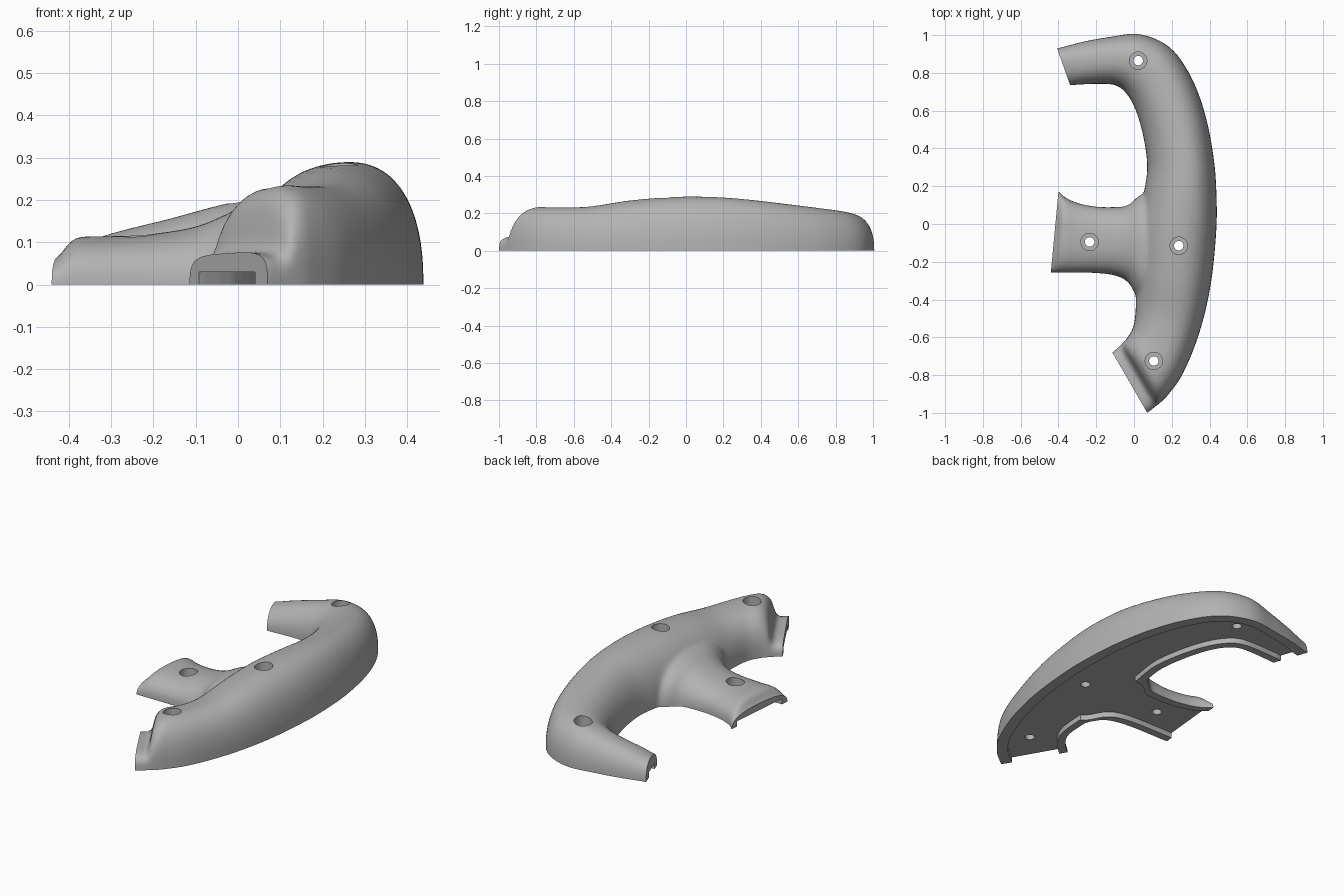
import bpy, bmesh, math
from mathutils import Vector

cube = bpy.data.objects.get("Cube")
if cube:
    bpy.data.objects.remove(cube, do_unlink=True)

# Sections: inner edge x, y, outer edge x, y, height, squareness
GRIP = [(-.18, -.72, 0, -1.04, .07, 4), (-.115, -.68, .07, -1, .075, 4),
        (-.075, -.645, .115, -.965, .08, 4), (-.055, -.625, .14, -.945, .19, 3),
        (-.03, -.595, .18, -.905, .23, 2.8), (0, -.53, .26, -.79, .23, 2.6),
        (.01, -.42, .345, -.58, .235, 2.4), (.01, -.25, .405, -.33, .268, 2.3),
        (.02, -.05, .435, -.05, .287, 2.3), (.05, .15, .437, .15, .286, 2.3),
        (.07, .3, .422, .35, .273, 2.3), (.05, .46, .377, .58, .25, 2.3),
        (.01, .6, .302, .78, .228, 2.3), (-.04, .69, .19, .935, .21, 2.3),
        (-.1, .735, .03, 1.005, .19, 2.3), (-.2, .742, -.13, .99, .155, 2.3),
        (-.3, .737, -.27, .965, .125, 2.3), (-.335, .735, -.385, .935, .1, 2.4),
        (-.4, .72, -.47, .92, .08, 2.4)]
BRANCH = [(-.5, -.255, -.46, .21, .04, 2.6), (-.44, -.258, -.4, .175, .065, 2.6),
          (-.395, -.258, -.37, .145, .11, 2.6), (-.3, -.258, -.3, .112, .114, 2.5),
          (-.2, -.26, -.2, .092, .12, 2.4), (-.1, -.273, -.1, .09, .137, 2.3),
          (-.03, -.31, -.03, .1, .165, 2.3), (.05, -.42, .05, .16, .2, 2.3),
          (.2, -.4, .2, .15, .2, 2.3)]


def resample(rows, steps=5):
    """Smooth the section list with a Catmull-Rom spline."""
    out = []
    for i in range(len(rows) - 1):
        a, b, c, d = (rows[max(0, min(len(rows) - 1, i + k))] for k in (-1, 0, 1, 2))
        for s in range(steps):
            t = s / steps
            out.append([q + .5 * t * (r - p + t * (2 * p - 5 * q + 4 * r - u
                        + t * (3 * (q - r) + u - p))) for p, q, r, u in zip(a, b, c, d)])
    return out + [list(rows[-1])]


def new_object(name, bm):
    bmesh.ops.recalc_face_normals(bm, faces=bm.faces)
    mesh = bpy.data.meshes.new(name)
    bm.to_mesh(mesh)
    bm.free()
    obj = bpy.data.objects.new(name, mesh)
    bpy.context.collection.objects.link(obj)
    return obj


def loft(name, rings):
    bm = bmesh.new()
    loops = [[bm.verts.new(p) for p in ring] for ring in rings]
    for a, b in zip(loops, loops[1:]):
        for i in range(len(a)):
            j = (i + 1) % len(a)
            bm.faces.new((a[i], a[j], b[j], b[i]))
    bm.faces.new(loops[0])
    bm.faces.new(loops[-1][::-1])
    return new_object(name, bm)


def tube(name, rows, skew=0, count=40):
    rings = []
    for ax, ay, bx, by, h, n in resample(rows):
        mid, half = Vector((ax + bx, ay + by, 0)) / 2, Vector((bx - ax, by - ay, 0)) / 2
        ring = []
        for k in range(count):
            c, s = math.cos(math.tau * k / count), math.sin(math.tau * k / count)
            t = math.copysign(abs(c) ** (2 / n), c)
            z = math.copysign(abs(s) ** (2 / n), s) * h * (1 + skew * t)
            ring.append(mid + half * t + Vector((0, 0, z)))
        rings.append(ring)
    return loft(name, rings)


def channel(name, rows, inner, outer, depth=.03):
    rings = []
    for ax, ay, bx, by, h, n in resample(rows):
        a, b = Vector((ax, ay, 0)), Vector((bx, by, 0))
        d = (b - a).normalized()
        a, b, up = a + d * inner, b - d * outer, Vector((0, 0, depth))
        rings.append([a - up, b - up, b + up, a + up])
    return loft(name, rings)


def box(name, size, location, angle=0):
    bm = bmesh.new()
    bmesh.ops.create_cube(bm, size=size)
    obj = new_object(name, bm)
    obj.location, obj.rotation_euler.z = location, angle
    return obj


def cylinder(name, radius, x, y, low, high):
    bm = bmesh.new()
    bmesh.ops.create_cone(bm, cap_ends=True, segments=40, radius1=radius,
                          radius2=radius, depth=high - low)
    obj = new_object(name, bm)
    obj.location = (x, y, (low + high) / 2)
    return obj


def apply_modifier(obj, kind, **settings):
    mod = obj.modifiers.new(kind.title(), kind)
    for key, value in settings.items():
        setattr(mod, key, value)
    bpy.context.view_layer.objects.active = obj
    bpy.ops.object.modifier_apply(modifier=mod.name)


def combine(obj, other, operation='DIFFERENCE'):
    bpy.context.view_layer.update()
    apply_modifier(obj, 'BOOLEAN', object=other, operation=operation, solver='MANIFOLD')
    bpy.data.objects.remove(other, do_unlink=True)


# Grip and branch blended into one smooth body
body = tube("handle_grip", GRIP, skew=.08)
combine(body, tube("branch", BRANCH), 'UNION')
apply_modifier(body, 'REMESH', mode='VOXEL', voxel_size=.011)
apply_modifier(body, 'SMOOTH', factor=.5, iterations=9)

# Flat base and the three trimmed ends
combine(body, box("base_cutter", 4, (0, 0, -2)))
for x, y, nx, ny in ((-.022, -.84, -.866, -.5), (-.37, .825, -.943, -.333),
                     (-.42, -.043, -.996, .094)):
    combine(body, box("end_cutter", .6, (x + nx * .3, y + ny * .3, 0), math.atan2(ny, nx)))

# Shallow channel in the underside, open at the ends
combine(body, channel("grip_channel", GRIP, .045, .06))
combine(body, channel("branch_channel", BRANCH, .045, .045))

# Counterbored screw holes
for x, y, floor in ((.022, .865, .13), (.237, -.115, .17), (-.235, -.095, .06), (.105, -.725, .14)):
    combine(body, cylinder("screw_hole", .025, x, y, -.1, .5))
    combine(body, cylinder("screw_recess", .046, x, y, floor, .5))

# Plain grey finish
grey = bpy.data.materials.new("plain_grey")
grey.use_nodes = True
colour = (.45, .45, .45, 1)
grey.diffuse_color = colour
grey.node_tree.nodes["Principled BSDF"].inputs["Base Color"].default_value = colour
body.data.materials.clear()
body.data.materials.append(grey)
bpy.ops.object.select_all(action='DESELECT')
body.select_set(True)
bpy.context.view_layer.objects.active = body
bpy.ops.object.shade_smooth_by_angle(angle=math.radians(35))
